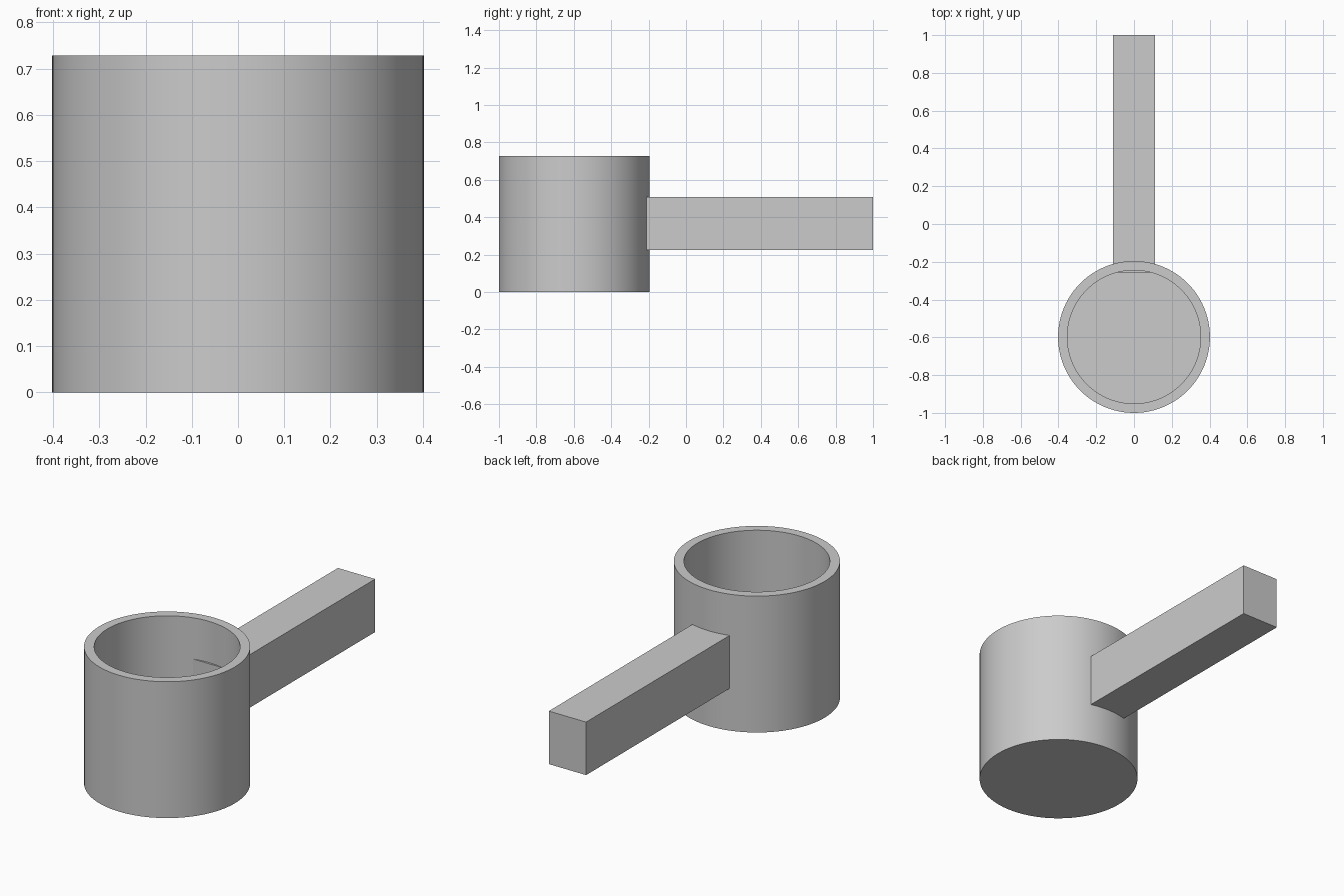
import bpy
import bmesh
import math
from mathutils import Matrix, Vector

default = bpy.data.objects.get("Cube")
if default:
    bpy.data.objects.remove(default, do_unlink=True)

# Single plain grey
grey = bpy.data.materials.new("light_grey")
grey.use_nodes = True
colour = (0.6, 0.6, 0.6, 1)
grey.diffuse_color = colour
grey.node_tree.nodes["Principled BSDF"].inputs["Base Color"].default_value = colour


def add_object(name, bm):
    bmesh.ops.recalc_face_normals(bm, faces=bm.faces)
    mesh = bpy.data.meshes.new(name)
    bm.to_mesh(mesh)
    bm.free()
    mesh.materials.append(grey)
    obj = bpy.data.objects.new(name, mesh)
    bpy.context.collection.objects.link(obj)
    return obj


SIDES = 96
RADIUS, WALL, HEIGHT = 0.402, 0.049, 0.728
CUP_Y = RADIUS - 1

# Cup: disc extruded up, rim inset, then the well pushed down
bm = bmesh.new()
bmesh.ops.create_circle(bm, cap_ends=True, segments=SIDES, radius=RADIUS,
                        matrix=Matrix.Translation((0, CUP_Y, 0)))
base = bm.faces[:]
up = bmesh.ops.extrude_face_region(bm, geom=base, use_keep_orig=True)["geom"]
bmesh.ops.translate(bm, vec=Vector((0, 0, HEIGHT)),
                    verts=[v for v in up if isinstance(v, bmesh.types.BMVert)])
bmesh.ops.recalc_face_normals(bm, faces=bm.faces)
top = max(bm.faces, key=lambda f: f.calc_center_median().z)
inset = WALL / math.cos(math.pi / SIDES)
bmesh.ops.inset_region(bm, faces=[top], thickness=inset, use_even_offset=True)
well = bmesh.ops.extrude_discrete_faces(bm, faces=[top])["faces"][0]
bmesh.ops.translate(bm, vec=Vector((0, 0, WALL - HEIGHT)), verts=well.verts)
cup = add_object("cup", bm)

bpy.ops.object.select_all(action="DESELECT")
cup.select_set(True)
bpy.context.view_layer.objects.active = cup
bpy.ops.object.shade_smooth_by_angle(angle=math.radians(30))

# Handle: square-ended bar whose inner end just breaks through the cup wall
low, high = Vector((-0.11, -0.256, 0.225)), Vector((0.11, 1, 0.508))
bm = bmesh.new()
bmesh.ops.create_cube(bm, size=1, matrix=Matrix.Translation((low + high) / 2)
                      @ Matrix.Diagonal((*(high - low), 1)))
add_object("handle", bm)
